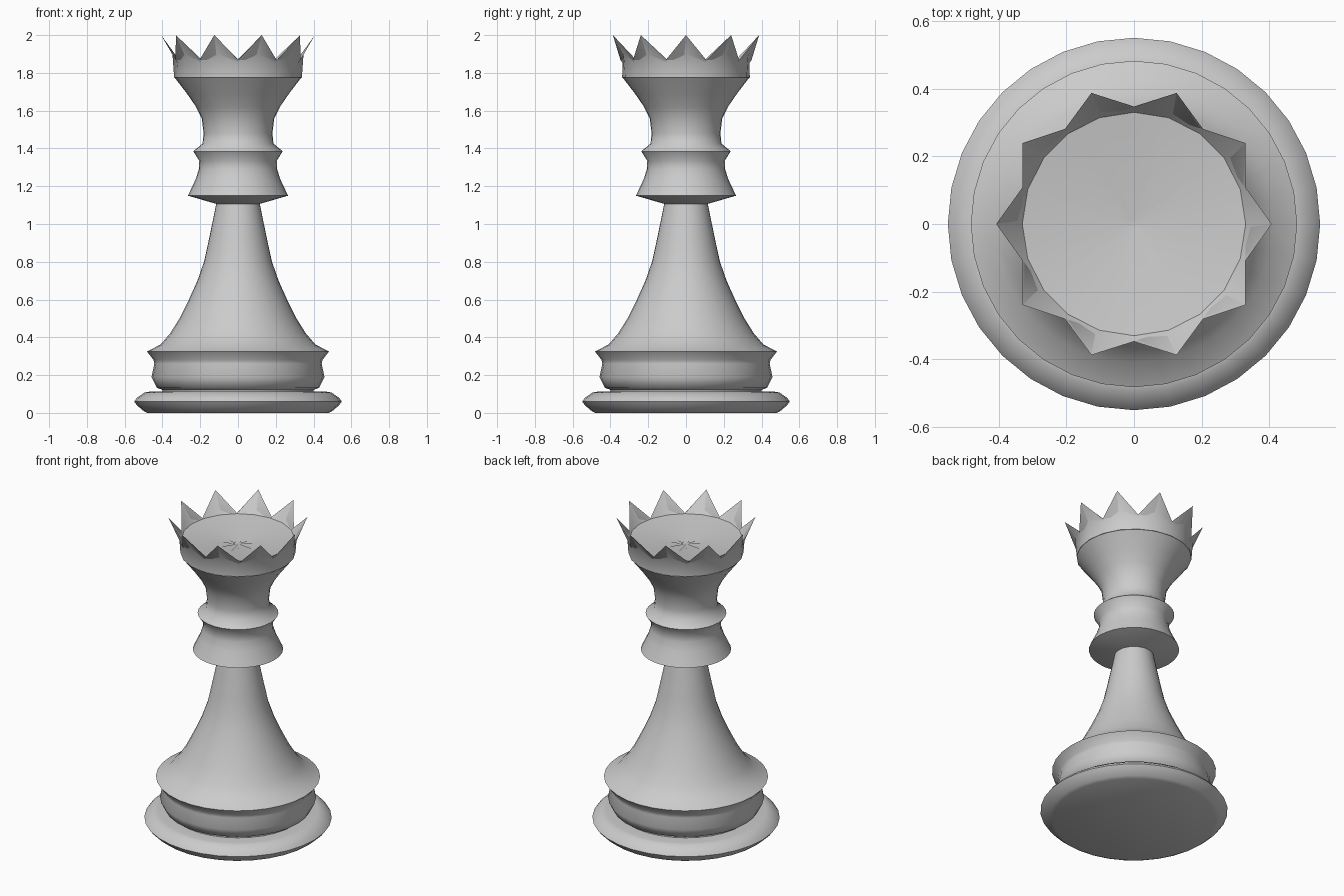
import bpy, bmesh
from math import cos, sin, pi, radians

if "Cube" in bpy.data.objects:
    bpy.data.objects.remove(bpy.data.objects["Cube"])


def build(name, rings, segs, angle=40):
    """Skin a stack of rings; each ring is a function of index -> (r, z)."""
    bm = bmesh.new()
    rows = []
    for ring in rings:
        row = []
        for i in range(segs):
            r, z = ring(i)
            a = 2 * pi * i / segs
            row.append(bm.verts.new((r * cos(a), r * sin(a), z)))
        rows.append(row)
    for lo, hi in zip(rows, rows[1:]):
        for i in range(segs):
            j = (i + 1) % segs
            bm.faces.new((lo[i], lo[j], hi[j], hi[i]))
    bm.faces.new(rows[0][::-1])
    bm.faces.new(rows[-1])
    bmesh.ops.recalc_face_normals(bm, faces=bm.faces)
    mesh = bpy.data.meshes.new(name)
    bm.to_mesh(mesh)
    bm.free()
    obj = bpy.data.objects.new(name, mesh)
    bpy.context.collection.objects.link(obj)
    bpy.ops.object.select_all(action='DESELECT')
    obj.select_set(True)
    bpy.context.view_layer.objects.active = obj
    bpy.ops.object.shade_smooth_by_angle(angle=radians(angle))
    return obj


def lathe(name, profile, segs=32, angle=60):
    return build(name, [lambda i, p=p: p for p in profile], segs, angle)


def zigzag(tip, valley):
    return lambda i: tip if i % 2 == 0 else valley


# Bottom disc
lathe("base_disc", [(0.48, 0), (0.50, 0.01), (0.535, 0.04), (0.55, 0.06),
                    (0.535, 0.08), (0.495, 0.108), (0.47, 0.112), (0.38, 0.112)])

# Flared foot and stem
lathe("stem", [(0.40, 0.105), (0.40, 0.122), (0.43, 0.133), (0.458, 0.19),
               (0.443, 0.26), (0.447, 0.28), (0.482, 0.325), (0.41, 0.362),
               (0.36, 0.42), (0.31, 0.50), (0.26, 0.60), (0.215, 0.70),
               (0.18, 0.80), (0.16, 0.89), (0.135, 1.01), (0.113, 1.12)])

# Double collar and flaring head
lathe("collar_and_head", [(0.11, 1.105), (0.265, 1.15), (0.225, 1.235),
                          (0.207, 1.29), (0.205, 1.335), (0.237, 1.385),
                          (0.188, 1.425), (0.182, 1.48), (0.192, 1.56),
                          (0.222, 1.62), (0.27, 1.69), (0.333, 1.772),
                          (0.31, 1.785)])

# Ten-pointed crown with a shallow dished top
build("crown", [zigzag((0.31, 1.765), (0.31, 1.765)),
                zigzag((0.338, 1.775), (0.338, 1.775)),
                zigzag((0.347, 1.90), (0.335, 1.852)),
                zigzag((0.407, 2.0), (0.347, 1.868)),
                zigzag((0.33, 1.872), (0.33, 1.872)),
                zigzag((0.30, 1.868), (0.30, 1.868)),
                zigzag((0.015, 1.83), (0.015, 1.835))], 20, 40)
